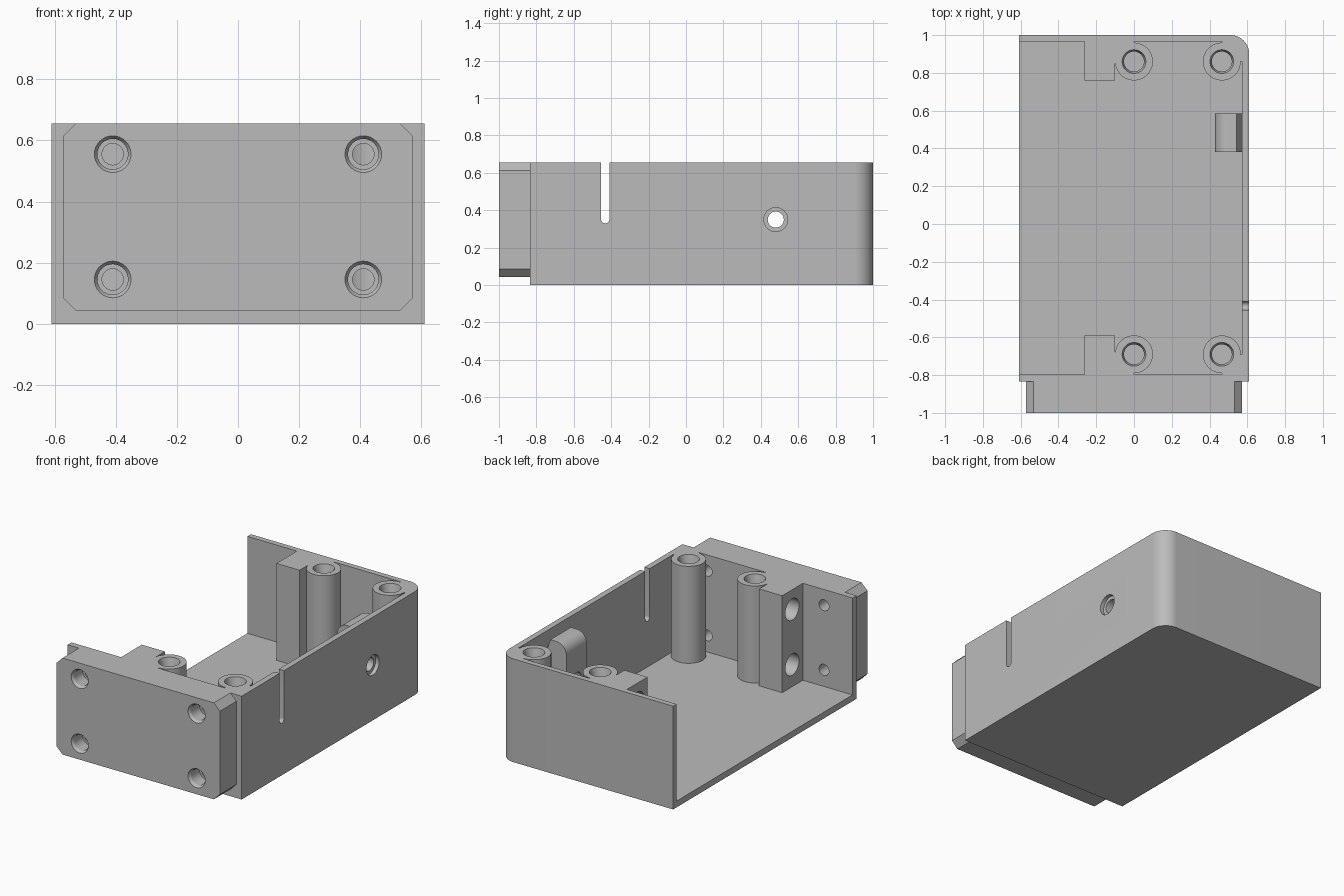
import bpy
import bmesh
from math import cos, sin, pi, radians
from mathutils import Matrix, Vector

old = bpy.data.objects.get("Cube")
if old:
    bpy.data.objects.remove(old)

grey = bpy.data.materials.new("plain grey")
grey.use_nodes = True
colour = (0.5, 0.5, 0.5, 1)
grey.diffuse_color = colour
grey.node_tree.nodes["Principled BSDF"].inputs["Base Color"].default_value = colour

TOP, FLOOR = 0.655, 0.04
# Outer and inner wall limits
X_OUT, X_IN = 0.61, 0.573
FRONT_OUT, FRONT_IN = -0.835, -0.797
BACK_OUT, BACK_IN = 1.0, 0.965

# Axis frames: columns are the profile's u, v and the extrusion direction
ALONG = {
    "x": Matrix(((0, 0, 1), (1, 0, 0), (0, 1, 0))),
    "y": Matrix(((1, 0, 0), (0, 0, 1), (0, 1, 0))),
    "z": Matrix.Identity(3),
}


def arc(cx, cy, r, a0, a1, n=16):
    angles = [radians(a0 + (a1 - a0) * i / n) for i in range(n + 1)]
    return [(cx + r * cos(a), cy + r * sin(a)) for a in angles]


def rect(u0, u1, v0, v1):
    return [(u0, v0), (u1, v0), (u1, v1), (u0, v1)]


def finish(name, bm):
    bmesh.ops.recalc_face_normals(bm, faces=bm.faces[:])
    mesh = bpy.data.meshes.new(name)
    bm.to_mesh(mesh)
    bm.free()
    mesh.materials.append(grey)
    obj = bpy.data.objects.new(name, mesh)
    bpy.context.collection.objects.link(obj)
    return obj


def prism(name, outline, lo, hi, axis="z"):
    """Extrude a flat outline between two positions on an axis."""
    bm = bmesh.new()
    frame = ALONG[axis]
    face = bm.faces.new([bm.verts.new(frame @ Vector((u, v, lo))) for u, v in outline])
    moved = bmesh.ops.extrude_face_region(bm, geom=[face])["geom"]
    verts = [g for g in moved if isinstance(g, bmesh.types.BMVert)]
    bmesh.ops.translate(bm, verts=verts, vec=frame @ Vector((0, 0, hi - lo)))
    return finish(name, bm)


def bore(u, v, steps, axis, n=32):
    """Stepped round cutter from (position, radius) pairs."""
    bm = bmesh.new()
    frame = ALONG[axis]
    rings = []
    for w, r in steps:
        rings.append([bm.verts.new(frame @ Vector((u + r * cos(2 * pi * i / n),
                                                   v + r * sin(2 * pi * i / n), w)))
                      for i in range(n)])
    for a, b in zip(rings, rings[1:]):
        for i in range(n):
            j = (i + 1) % n
            bm.faces.new((a[i], a[j], b[j], b[i]))
    bm.faces.new(rings[0])
    bm.faces.new(rings[-1])
    return finish("cutter", bm)


def combine(obj, others, operation="DIFFERENCE"):
    for other in others:
        mod = obj.modifiers.new("combine", "BOOLEAN")
        mod.operation, mod.solver, mod.object = operation, "EXACT", other
    graph = bpy.context.evaluated_depsgraph_get()
    mesh = bpy.data.meshes.new_from_object(obj.evaluated_get(graph))
    obj.modifiers.clear()
    obj.data = mesh
    for other in others:
        bpy.data.objects.remove(other)
    return obj


parts = []

# Tray with one open side and one rounded corner
outer = [(-X_OUT, FRONT_OUT), (X_OUT, FRONT_OUT)]
outer += arc(X_OUT - 0.1, BACK_OUT - 0.1, 0.1, 0, 90) + [(-X_OUT, BACK_OUT)]
inner = [(-1, FRONT_IN), (X_IN, FRONT_IN)]
inner += arc(X_IN - 0.063, BACK_IN - 0.063, 0.063, 0, 90) + [(-1, BACK_IN)]
tray = prism("tray", outer, 0, TOP)
combine(tray, [prism("cutter", inner, FLOOR, 1)])

# Cable slot with round bottom, and side screw hole
SLOT_Y, SLOT_R = -0.432, 0.022
slot = arc(SLOT_Y, 0.352, SLOT_R, 180, 360) + [(SLOT_Y + SLOT_R, 1), (SLOT_Y - SLOT_R, 1)]
HOLE_Y, HOLE_Z = 0.48, 0.35
side_bore = [(0.3, 0.043), (0.585, 0.043), (0.585, 0.064), (0.7, 0.064)]
combine(tray, [prism("cutter", slot, 0.5, 0.7, "x"), bore(HOLE_Y, HOLE_Z, side_bore, "x")])

# Front plate with clipped corners
PX, PZ, C = 0.573, 0.043, 0.042
plate_outline = [(-PX + C, PZ), (PX - C, PZ), (PX, PZ + C), (PX, TOP - C),
                 (PX - C, TOP), (-PX + C, TOP), (-PX, TOP - C), (-PX, PZ + C)]
plate = prism("front_plate", plate_outline, -1, FRONT_OUT, "y")

# Four countersunk screw holes through plate and front wall
wide = [(-1.05, 0.06), (-1, 0.06), (-0.985, 0.05), (-0.9, 0.05), (-0.9, 0.035), (-0.7, 0.035)]
spots = [(x, z) for x in (-0.41, 0.41) for z in (0.145, 0.555)]
for target in (plate, tray):
    combine(target, [bore(x, z, wide, "y") for x, z in spots])
parts += [tray, plate]

# Screw posts, each filled into the corner beside it
for end, cy, wall_y in (("front", -0.69, FRONT_IN), ("back", 0.86, BACK_IN)):
    up = wall_y > cy
    for side, cx, wall_x in (("inner", 0.0, -0.1), ("outer", 0.465, X_IN)):
        start = {(True, True): 90, (False, True): 180,
                 (False, False): 270, (True, False): 0}[(wall_x > cx, up)]
        outline = arc(cx, cy, 0.1, start, start + 270, 48)
        corner = [(cx, wall_y), (wall_x, wall_y), (wall_x, cy)]
        if start in (0, 180):
            corner.reverse()
        # The first corner point must neighbour the end of the arc
        last = Vector(outline[-1])
        if (Vector(corner[0]) - last).length > (Vector(corner[-1]) - last).length:
            corner.reverse()
        outline += [p for p in corner
                    if min((Vector(p) - Vector(q)).length for q in outline) > 1e-4]
        post = prism(f"{end}_{side}_post", outline, FLOOR, TOP)
        drill = [(0.3, 0.053), (TOP - 0.02, 0.053), (TOP, 0.063), (0.7, 0.063)]
        parts.append(combine(post, [bore(cx, cy, drill, "z")]))

    # Square mounting block with two holes facing the open side
    far_y = cy + (-0.1 if up else 0.1)
    block = prism(f"{end}_block", rect(-0.262, -0.1, *sorted((far_y, wall_y))), FLOOR, TOP)
    drill = [(-0.4, 0.068), (-0.13, 0.068)]
    parts.append(combine(block, [bore(cy, z, drill, "x") for z in (0.18, 0.53)]))

# Lug behind the side hole, rounded on its upper inner edge
LUG_TOP = 0.61
lug_outline = [(0.43, FLOOR), (X_IN, FLOOR), (X_IN, LUG_TOP - 0.09), (0.542, LUG_TOP)]
lug_outline += arc(0.5, LUG_TOP - 0.07, 0.07, 90, 180)
lug = prism("side_lug", lug_outline, 0.38, 0.585, "y")
parts.append(combine(lug, [bore(HOLE_Y, HOLE_Z, [(0.3, 0.043), (0.7, 0.043)], "x")]))

# Smooth the round walls and keep hard edges crisp
bpy.ops.object.select_all(action="DESELECT")
for part in parts:
    part.select_set(True)
bpy.context.view_layer.objects.active = tray
bpy.ops.object.shade_smooth_by_angle(angle=radians(30))
